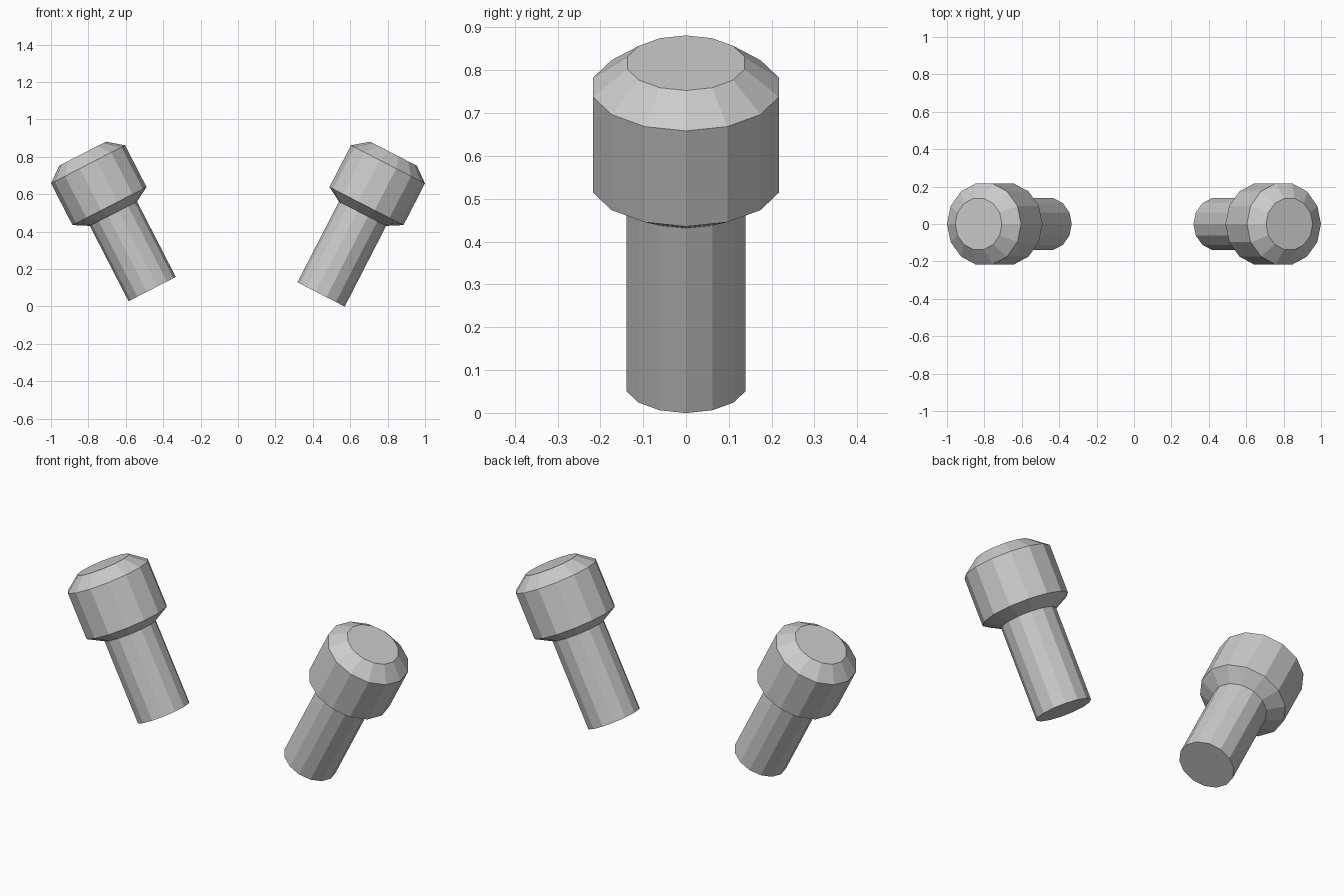
import bpy, bmesh, math

if "Cube" in bpy.data.objects:
    bpy.data.objects.remove(bpy.data.objects["Cube"])

SIDES = 14
TILT = math.radians(27.2)
TOP_X, TOP_Z = 0.831, 0.817   # centre of each head's top face


def make_bolt(name, side, length):
    # Lathe profile (radius, distance along the axis from the top face)
    profile = [(0.1405, 0), (0.2225, -0.064), (0.2225, -0.315),
               (0.142, -0.361), (0.142, -length)]
    bm = bmesh.new()
    rings = []
    for r, z in profile:
        rings.append([bm.verts.new((r * math.cos(2 * math.pi * i / SIDES),
                                    r * math.sin(2 * math.pi * i / SIDES), z))
                      for i in range(SIDES)])
    # Side walls
    for a, b in zip(rings, rings[1:]):
        for i in range(SIDES):
            j = (i + 1) % SIDES
            bm.faces.new((a[i], b[i], b[j], a[j]))
    # End caps
    bm.faces.new(rings[0])
    bm.faces.new(rings[-1][::-1])
    bmesh.ops.recalc_face_normals(bm, faces=bm.faces)
    mesh = bpy.data.meshes.new(name)
    bm.to_mesh(mesh)
    bm.free()
    obj = bpy.data.objects.new(name, mesh)
    obj.location = (side * TOP_X, 0, TOP_Z)
    obj.rotation_euler = (0, side * TILT, 0)
    bpy.context.collection.objects.link(obj)


# Two outward-leaning bolts, the left shank slightly shorter
make_bolt("right_bolt", 1, 0.846)
make_bolt("left_bolt", -1, 0.814)
